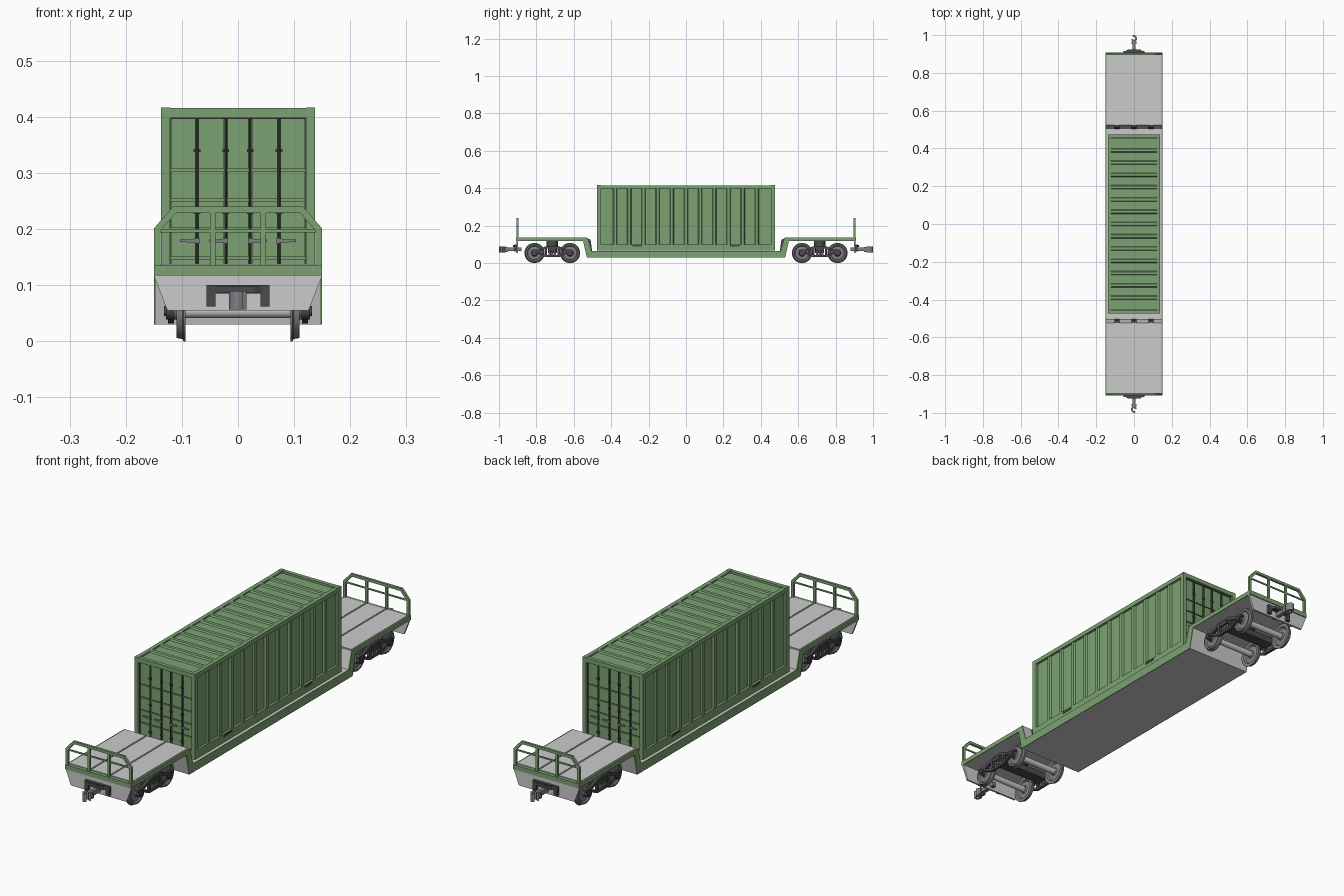
import bpy, bmesh, math
from mathutils import Vector, Matrix

if "Cube" in bpy.data.objects:
    bpy.data.objects.remove(bpy.data.objects["Cube"])


def material(name, color):
    m = bpy.data.materials.new(name)
    m.diffuse_color = color
    m.use_nodes = True
    m.node_tree.nodes["Principled BSDF"].inputs["Base Color"].default_value = m.diffuse_color
    return m


GREEN = material("green_paint", (0.20, 0.36, 0.17, 1))
DARK = material("dark_iron", (0.07, 0.07, 0.075, 1))
STEEL = material("worn_steel", (0.22, 0.22, 0.24, 1))


def box(bm, x0, x1, y0, y1, z0, z1):
    c = Matrix.Translation(((x0 + x1) / 2, (y0 + y1) / 2, (z0 + z1) / 2))
    bmesh.ops.create_cube(bm, size=1, matrix=c @ Matrix.Diagonal((x1 - x0, y1 - y0, z1 - z0, 1)))


def prism(bm, pts, axis, a, b):
    """Extrude a 2D outline along an axis: x takes (y,z), y takes (x,z), z takes (x,y)."""
    place = {'x': lambda p, t: (t, p[0], p[1]), 'y': lambda p, t: (p[0], t, p[1]),
             'z': lambda p, t: (p[0], p[1], t)}[axis]
    f = bm.faces.new([bm.verts.new(place(p, a)) for p in pts])
    ext = bmesh.ops.extrude_face_region(bm, geom=[f])
    move = Vector(place((0, 0), b - a))
    bmesh.ops.translate(bm, vec=move, verts=[v for v in ext['geom'] if isinstance(v, bmesh.types.BMVert)])
    bm.faces.ensure_lookup_table()
    if f.is_valid is False:
        return


def rod(bm, p, q, r, n=16):
    p, q = Vector(p), Vector(q)
    d = q - p
    m = Matrix.Translation((p + q) / 2) @ d.to_track_quat('Z', 'Y').to_matrix().to_4x4()
    bmesh.ops.create_cone(bm, cap_ends=True, segments=n, radius1=r, radius2=r, depth=d.length, matrix=m)


def lathe_x(bm, prof, y, z, n=32):
    rings = [[bm.verts.new((x, y + r * math.cos(k * math.tau / n), z + r * math.sin(k * math.tau / n)))
              for k in range(n)] for x, r in prof]
    for a, b in zip(rings, rings[1:]):
        for k in range(n):
            bm.faces.new((a[k], a[(k + 1) % n], b[(k + 1) % n], b[k]))
    bm.faces.new(rings[0])
    bm.faces.new(rings[-1])


def finish(name, bm, mat=None, mirror="", smooth=False):
    bmesh.ops.recalc_face_normals(bm, faces=bm.faces[:])
    me = bpy.data.meshes.new(name)
    bm.to_mesh(me)
    bm.free()
    ob = bpy.data.objects.new(name, me)
    bpy.context.collection.objects.link(ob)
    if mat:
        me.materials.append(mat)
    if mirror:
        md = ob.modifiers.new("mirror", 'MIRROR')
        md.use_axis = [c in mirror for c in "xyz"]
        md.use_mirror_merge = False
    if smooth:
        bpy.ops.object.select_all(action='DESELECT')
        ob.select_set(True)
        bpy.context.view_layer.objects.active = ob
        bpy.ops.object.shade_smooth_by_angle(angle=math.radians(35))
    return ob


# drop-centre deck and its green side sills
half = [(.505, .065), (.525, .135), (.905, .135), (.905, .117), (.55, .117), (.53, .03)]
outline = half + [(-y, z) for y, z in reversed(half)]
bm = bmesh.new()
prism(bm, outline, 'x', -.146, .146)
finish("deck", bm)
bm = bmesh.new()
prism(bm, outline, 'x', .146, .15)
finish("side_sill", bm, GREEN, "x")

# raised deck boards over the bogies
bm = bmesh.new()
for x0, x1 in ((-.144, -.048), (-.042, .042), (.048, .144)):
    box(bm, x0, x1, .53, .893, .134, .138)
finish("deck_boards", bm, None, "y")

# stop blocks on the step
bm = bmesh.new()
for x in (-.09, 0, .09):
    prism(bm, [(.502, .065), (.51, .125), (.524, .13), (.506, .065)], 'x', x - .014, x + .014)
finish("step_stops", bm, DARK, "y")

# end plates and green end beams
bm = bmesh.new()
prism(bm, [(-.15, .117), (-.126, .055), (.126, .055), (.15, .117)], 'y', .897, .905)
finish("end_plate", bm, None, "y")
bm = bmesh.new()
box(bm, -.15, .15, .895, .909, .117, .136)
finish("end_beam", bm, GREEN, "y")

# end railings
bm = bmesh.new()
path = [(-.146, .13), (-.146, .2), (-.115, .237), (.115, .237), (.146, .2), (.146, .13)]
inner = [(-.138, .13), (-.138, .197), (-.111, .229), (.111, .229), (.138, .197), (.138, .13)]
outer = [(-.15, .13), (-.15, .201), (-.116, .24), (.116, .24), (.15, .201), (.15, .13)]
prism(bm, outer + inner[::-1], 'y', .896, .906)
for x in (-.045, .045):
    box(bm, x - .005, x + .005, .897, .905, .13, .231)
box(bm, -.139, .139, .899, .903, .194, .2)
finish("end_railing", bm, GREEN, "y")

# container frame
L, W, B, T = .475, .137, .066, .418
bm = bmesh.new()
for sx in (-1, 1):
    for sy in (-1, 1):
        x, y = sorted((sx * W, sx * (W - .016))), sorted((sy * L, sy * (L - .02)))
        box(bm, *x, *y, B, T - .001)
    x = sorted((sx * W, sx * (W - .016)))
    box(bm, *x, -L + .02, L - .02, T - .02, T - .002)
    box(bm, *x, -L + .02, L - .02, B, .1)
for sy in (-1, 1):
    y = sorted((sy * L, sy * (L - .016)))
    box(bm, -W + .016, W - .016, *y, T - .02, T - .002)
    box(bm, -W + .016, W - .016, *y, B, .1)
box(bm, -.122, .122, -.46, .46, B + .002, .09)
finish("container_frame", bm, GREEN)


def ribbed(base, proud, n, back):
    """Outline with n narrow raised ribs along y."""
    pts, a = [], L - .02
    step = 2 * a / n
    for i in range(1, n):
        c = -a + i * step
        pts += [(base, c - .011), (proud, c - .007), (proud, c + .007), (base, c + .011)]
    return [(back, -a), (base, -a)] + pts + [(base, a), (back, a)]


# ribbed container walls and roof
bm = bmesh.new()
prism(bm, ribbed(.127, .134, 12, .121), 'z', .098, T - .018)
finish("container_side", bm, GREEN, "x")
bm = bmesh.new()
prism(bm, [(y, z) for z, y in ribbed(.410, .416, 14, .402)], 'x', -.122, .122)
finish("container_roof", bm, GREEN)

# fork pockets
bm = bmesh.new()
for y in (-.26, .26):
    box(bm, .13, .1385, y - .025, y + .025, .088, .098)
finish("fork_pockets", bm, DARK, "x")

# container doors: back panel with raised leaves
bm = bmesh.new()
box(bm, -.122, .122, .45, .458, .098, .4)
xs = [-.122, -.073, -.022, .022, .073, .122]
zs = [.098, .148, .2, .252, .305, .398]
for x0, x1 in zip(xs, xs[1:]):
    for z0, z1 in zip(zs, zs[1:]):
        box(bm, x0 + .003, x1 - .003, .456, .463, z0 + .002, z1 - .002)
finish("container_doors", bm, GREEN, "y")

# locking bars and door seal
bm = bmesh.new()
for x in xs[1:-1]:
    rod(bm, (x, .467, .095), (x, .467, .4), .0026, 10)
    for z in (.12, .23, .34):
        box(bm, x - .006, x + .006, .462, .468, z - .003, z + .003)
for x in (-.122, .122):
    box(bm, x - .002, x + .002, .456, .466, .098, .398)
box(bm, -.122, .122, .456, .466, .396, .399)
finish("locking_bars", bm, DARK, "y", True)
bm = bmesh.new()
for x, s in ((-.073, -1), (-.022, -1), (.022, 1), (.073, 1)):
    prism(bm, [(x - s * .004, .174), (x - s * .004, .184), (x + s * .01, .182), (x + s * .03, .181),
               (x + s * .03, .177), (x + s * .01, .176)], 'y', .466, .472)
finish("door_handles", bm, STEEL, "y")

# wheels and axles
wheel = [(.094, .012), (.094, .014), (.099, .017), (.101, .036), (.094, .041), (.094, .054), (.097, .054),
         (.099, .05), (.11, .048), (.11, .041), (.105, .036), (.107, .018), (.113, .014), (.113, .008)]
bm = bmesh.new()
for y in (.62, .81):
    lathe_x(bm, wheel, y, .054)
finish("wheels", bm, STEEL, "xy", True)
bm = bmesh.new()
for y in (.62, .81):
    rod(bm, (-.12, y, .054), (.12, y, .054), .0125, 20)
finish("axles", bm, None, "y", True)

# bogie side frames: top member, lower tie, columns, axle boxes
C, X0, X1 = .715, .114, .125
bm = bmesh.new()
top = [(.035, .09), (.07, .074), (.112, .07), (.112, .06), (.068, .062), (.03, .077)]
low = [(.034, .042), (.085, .064), (.09, .056), (.037, .032)]
for h in (top, low):
    prism(bm, [(C + y, z) for y, z in h] + [(C - y, z) for y, z in reversed(h)], 'x', X0, X1)
for s in (-1, 1):
    box(bm, X0, X1, C + s * .034 - .006, C + s * .034 + .006, .036, .084)
    y = C + s * .095
    rod(bm, (.112, y, .054), (.128, y, .054), .015, 16)
    rod(bm, (.126, y, .054), (.132, y, .054), .009, 12)
box(bm, X0 - .002, X1 + .004, C - .022, C + .022, .065, .08)
finish("bogie_side_frame", bm, DARK, "xy", True)

# bogie springs, bolster and pivot
bm = bmesh.new()
for y in (C - .014, C, C + .014):
    for k in range(4):
        z = .041 + k * .006
        rod(bm, (.119, y, z), (.119, y, z + .004), .006, 12)
    rod(bm, (.119, y, .04), (.119, y, .066), .004, 10)
finish("bogie_springs", bm, STEEL, "xy", True)
bm = bmesh.new()
box(bm, -.116, .116, C - .024, C + .024, .055, .082)
rod(bm, (0, C, .08), (0, C, .118), .03, 24)
finish("bogie_bolster", bm, DARK, "y", True)

# coupler brackets
bm = bmesh.new()
prism(bm, [(-.056, .1), (-.056, .062), (-.04, .062), (-.04, .085), (.04, .085), (.04, .062),
           (.056, .062), (.056, .1)], 'y', .904, .917)
prism(bm, [(-.045, .915), (-.03, .925), (.03, .925), (.045, .915)], 'z', .086, .098)
finish("coupler_bracket", bm, DARK, "y")

# coupler hooks, turned half round at the other end
for name, s in (("rear_coupler", 1), ("front_coupler", -1)):
    bm = bmesh.new()
    box(bm, -.008, .008, .88, .962, .065, .083)
    arc = [math.radians(a) for a in range(-165, 126, 29)]
    hook = [(.016 * math.cos(a), .982 + .018 * math.sin(a)) for a in arc]
    hook += [(.007 * math.cos(a), .983 + .008 * math.sin(a)) for a in reversed(arc)]
    prism(bm, hook, 'z', .057, .09)
    box(bm, -.013, .013, .952, .967, .06, .087)
    bmesh.ops.rotate(bm, verts=bm.verts[:], cent=(0, 0, 0), matrix=Matrix.Rotation(0 if s > 0 else math.pi, 3, 'Z'))
    finish(name, bm, STEEL)
